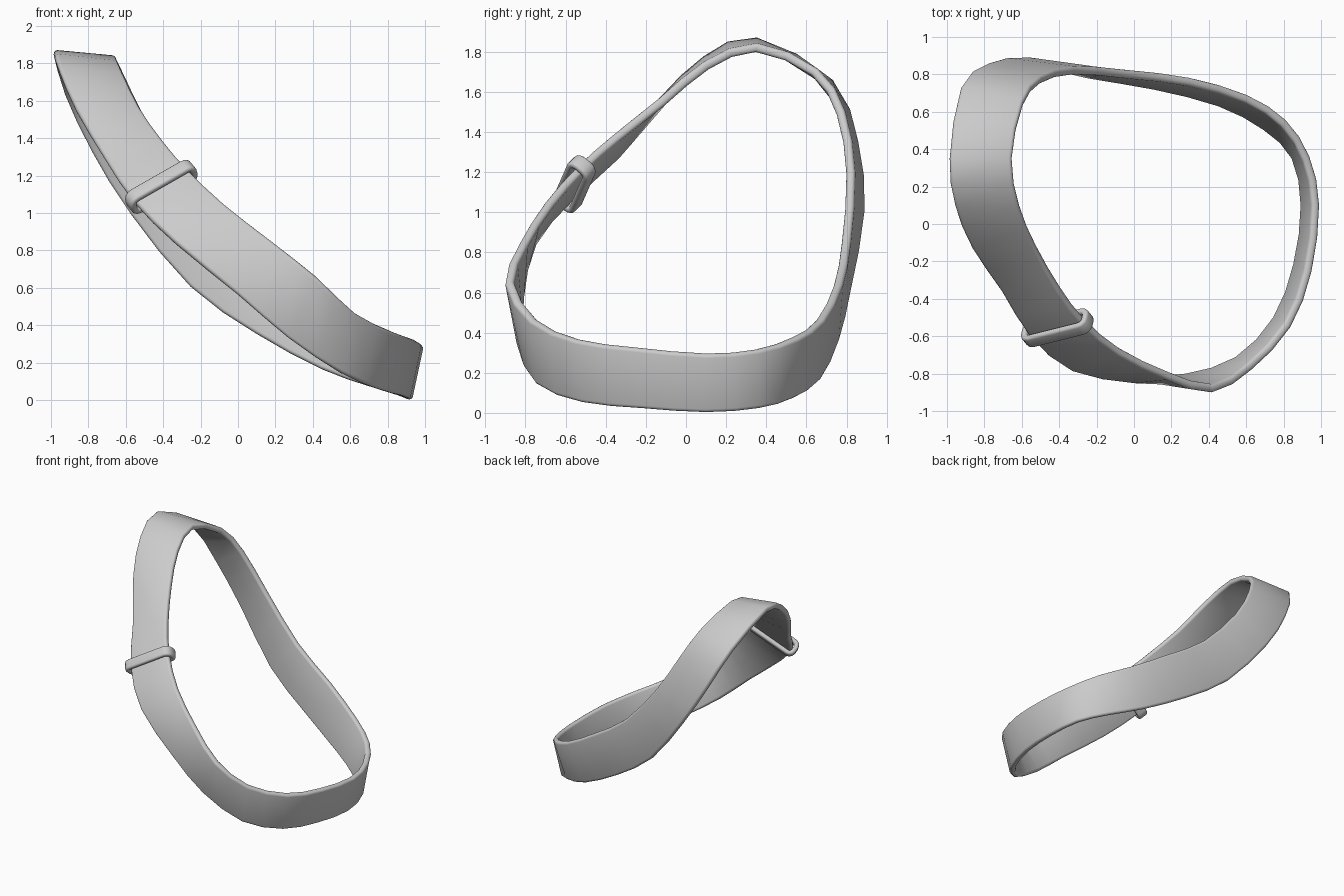
import bpy, bmesh, math
from mathutils import Vector

if "Cube" in bpy.data.objects:
    bpy.data.objects.remove(bpy.data.objects["Cube"], do_unlink=True)

grey = bpy.data.materials.new("plain grey")
grey.use_nodes = True
grey.diffuse_color = (0.6, 0.6, 0.6, 1)
grey.node_tree.nodes["Principled BSDF"].inputs["Base Color"].default_value = grey.diffuse_color


def rounded_rect(width, depth, radius, steps):
    """Outline of a rounded rectangle as (x, y) pairs."""
    pts = []
    for corner, (sx, sy) in enumerate([(1, 1), (-1, 1), (-1, -1), (1, -1)]):
        for i in range(steps + 1):
            a = math.pi / 2 * (corner + i / steps)
            pts.append((sx * (width / 2 - radius) + radius * math.cos(a),
                        sy * (depth / 2 - radius) + radius * math.sin(a)))
    return pts


def closed_loft(name, sections):
    """Skin a closed ring of closed cross-sections."""
    bm = bmesh.new()
    rings = [[bm.verts.new(p) for p in s] for s in sections]
    for i, ring in enumerate(rings):
        prev = rings[i - 1]
        for j in range(len(ring)):
            bm.faces.new((prev[j - 1], prev[j], ring[j], ring[j - 1]))
    bmesh.ops.recalc_face_normals(bm, faces=bm.faces)
    mesh = bpy.data.meshes.new(name)
    bm.to_mesh(mesh)
    bm.free()
    mesh.materials.append(grey)
    obj = bpy.data.objects.new(name, mesh)
    bpy.context.collection.objects.link(obj)
    bpy.ops.object.select_all(action="DESELECT")
    obj.select_set(True)
    bpy.context.view_layer.objects.active = obj
    bpy.ops.object.shade_smooth_by_angle(angle=math.radians(50))
    return obj


def smooth_loop(points, steps):
    """Closed Catmull-Rom curve through the points."""
    out, n = [], len(points)
    for i in range(n):
        a, b, c, d = (points[(i + k) % n] for k in (-1, 0, 1, 2))
        for s in range(steps):
            t = s / steps
            out.append(b + (c - a) * (t / 2) + (a * 2 - b * 5 + c * 4 - d) * (t * t / 2)
                       + (b * 3 - a - c * 3 + d) * (t ** 3 / 2))
    return out


# Strap stations in hundredths: upper edge, then lower edge
stations = [
    (-66, 35, 182, -98, 35, 185), (-62, 10, 173, -95, 10, 176),
    (-53, -12, 155, -86, -12, 155), (-40, -35, 137, -70, -35, 128),
    (-27, -52, 122, -55, -59, 106), (-8, -68, 104, -33, -77, 84),
    (18, -81, 84, 0, -83, 57), (42, -88, 65, 27, -82, 34),
    (62, -76, 46, 55, -73, 15), (82, -54, 36, 76, -51, 6),
    (93, -25, 32, 87, -22, 3), (97, 10, 29, 91, 10, 1),
    (92, 35, 31, 86, 36, 3), (80, 54, 37, 70, 52, 8),
    (60, 67, 46, 45, 65, 17), (30, 76, 64, 10, 74, 36),
    (-2, 80, 86, -25, 80, 61), (-32, 82, 120, -57, 87, 100),
    (-50, 77, 150, -78, 84, 134), (-60, 64, 170, -92, 72, 164),
]
upper = smooth_loop([Vector(s[:3]) / 100 for s in stations], 2)
lower = smooth_loop([Vector(s[3:]) / 100 for s in stations], 2)
middle = [(a + b) / 2 for a, b in zip(upper, lower)]


def frame(i):
    """Centre, along, across and outward directions of the strap."""
    along = (middle[(i + 1) % len(middle)] - middle[i - 1]).normalized()
    across = (upper[i] - lower[i]).normalized()
    outward = along.cross(across).normalized()
    return middle[i], outward.cross(across) * -1, across, outward


# Strap with softly rounded edges
sections = []
for i in range(len(middle)):
    centre, along, across, outward = frame(i)
    width = (upper[i] - lower[i]).length + 0.01
    sections.append([centre + across * x + outward * y
                     for x, y in rounded_rect(width, 0.045, 0.018, 3)])
closed_loft("strap", sections)

# Keeper loop wrapped around the strap
centre, along, across, outward = frame(8)
path = rounded_rect(0.38, 0.1, 0.035, 3)
sections = []
for i, (x, y) in enumerate(path):
    ahead, behind = path[(i + 1) % len(path)], path[i - 1]
    tangent = across * (ahead[0] - behind[0]) + outward * (ahead[1] - behind[1])
    side = tangent.normalized().cross(along)
    point = centre + across * x + outward * y
    sections.append([point + along * u + side * v
                     for u, v in rounded_rect(0.08, 0.036, 0.015, 3)])
closed_loft("keeper_loop", sections)
